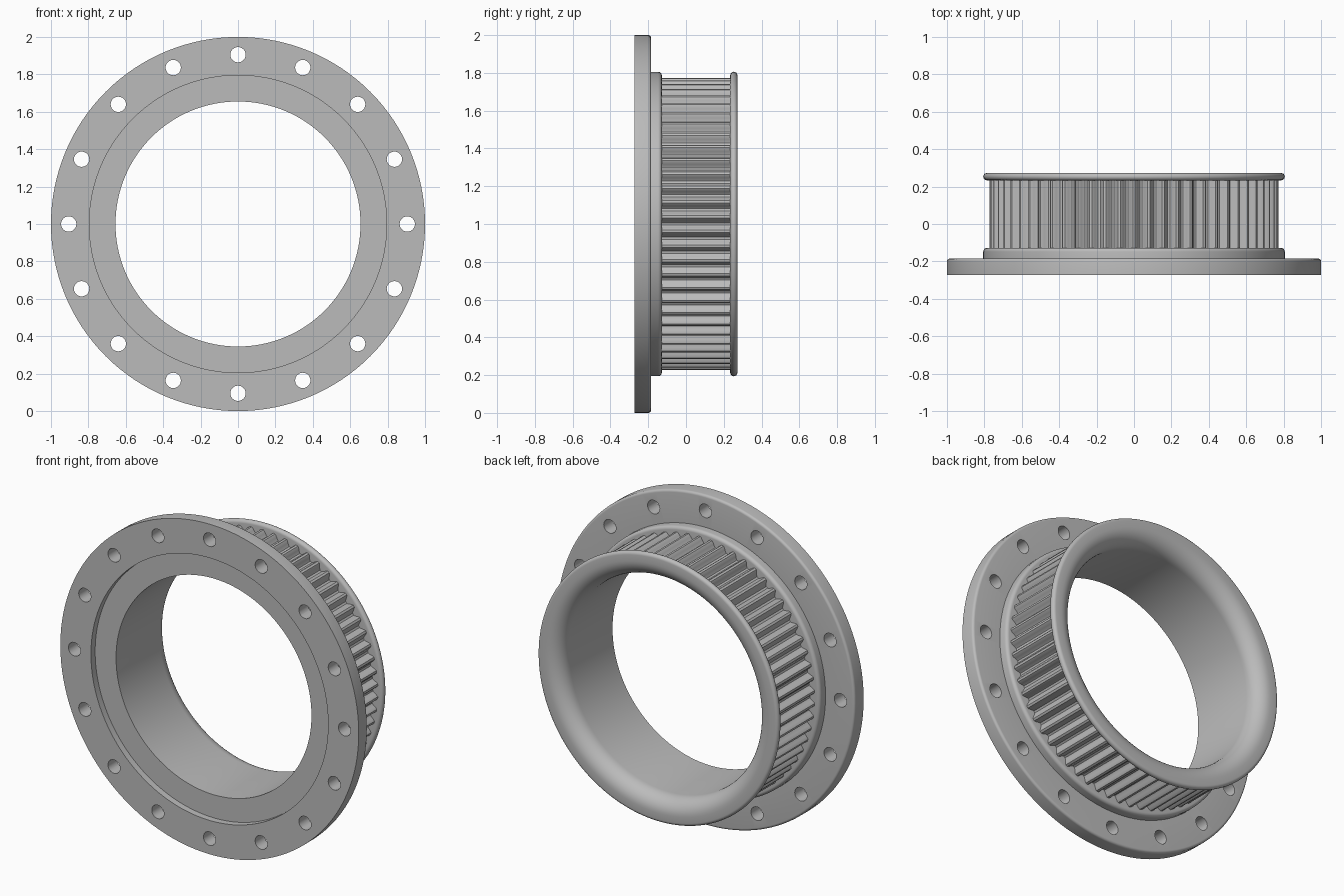
import bpy
import bmesh
from math import sin, cos, pi, radians
from mathutils import Matrix, Vector

cube = bpy.data.objects.get("Cube")
if cube:
    bpy.data.objects.remove(cube, do_unlink=True)

CENTRE = Vector((0, 0, 1))
FRONT, BACK = -0.2725, 0.2725
TEETH = 62

metal = bpy.data.materials.new("grey_metal")
metal.use_nodes = True
grey = (0.5, 0.5, 0.5, 1)
metal.diffuse_color = grey
metal.node_tree.nodes["Principled BSDF"].inputs["Base Color"].default_value = grey


def arc(r, y, size, start, end, steps=8):
    """Rounded corner of a profile, angles in degrees from +r towards +y."""
    angles = [radians(start + (end - start) * i / steps) for i in range(steps + 1)]
    return [(r + size * cos(a), y + size * sin(a)) for a in angles]


def finish(name, bm):
    bmesh.ops.recalc_face_normals(bm, faces=bm.faces)
    mesh = bpy.data.meshes.new(name)
    bm.to_mesh(mesh)
    bm.free()
    mesh.materials.append(metal)
    obj = bpy.data.objects.new(name, mesh)
    bpy.context.collection.objects.link(obj)
    return obj


def activate(obj):
    bpy.ops.object.select_all(action='DESELECT')
    obj.select_set(True)
    bpy.context.view_layer.objects.active = obj


def ring(name, profile, segments=128, wave=None):
    """Sweep a closed (radius, y) profile round the y axis."""
    bm = bmesh.new()
    rows = []
    for i in range(segments):
        a = 2 * pi * i / segments
        row = []
        for r, y in profile:
            if wave:
                r = wave(r, a)
            row.append(bm.verts.new(CENTRE + Vector((r * sin(a), y, r * cos(a)))))
        rows.append(row)
    n = len(profile)
    for i in range(segments):
        p, q = rows[i], rows[(i + 1) % segments]
        for j in range(n):
            k = (j + 1) % n
            bm.faces.new((p[j], p[k], q[k], q[j]))
    return finish(name, bm)


# Bolting flange, with a rounded rear edge
flange = ring("mounting_flange",
              [(0.795, FRONT), (1, FRONT)]
              + arc(0.985, -0.2, 0.015, 0, 90, 5)
              + [(0.795, -0.185)])

# Bolt holes through the flange
bm = bmesh.new()
for i in range(16):
    a = 2 * pi * i / 16
    place = Matrix.Translation(CENTRE + Vector((0.905 * sin(a), -0.23, 0.905 * cos(a))))
    bmesh.ops.create_cone(bm, cap_ends=True, segments=24, radius1=0.041, radius2=0.041,
                          depth=0.2, matrix=place @ Matrix.Rotation(pi / 2, 4, 'X'))
cutter = finish("bolt_hole_cutter", bm)
cutter.hide_render = True
activate(flange)
mod = flange.modifiers.new("bolt_holes", 'BOOLEAN')
mod.operation = 'DIFFERENCE'
mod.solver = 'EXACT'
mod.object = cutter
bpy.ops.object.modifier_apply(modifier=mod.name)
bpy.data.objects.remove(cutter, do_unlink=True)

# Hub: recessed front face, collar, core, rounded rear lip and flared bore
hub = ring("hub_sleeve",
           [(0.655, -0.232), (0.796, -0.232), (0.796, -0.19), (0.806, -0.19)]
           + arc(0.786, -0.148, 0.02, 0, 90, 6)
           + [(0.725, -0.128), (0.725, 0.234)]
           + arc(0.787, 0.253, 0.0192, -90, 90, 10)
           + arc(0.75, BACK - 0.095, 0.095, 90, 180, 10))


# Toothed band with rounded ridges between collar and lip
def tooth(r, a):
    if r < 0.73:
        return r
    return r + 0.017 * max(-1, min(1, 1.25 * cos(TEETH * a)))


band = ring("toothed_band",
            [(0.71, -0.14), (0.757, -0.14), (0.757, 0.245), (0.71, 0.245)],
            segments=TEETH * 12, wave=tooth)

for obj in (flange, hub, band):
    activate(obj)
    bpy.ops.object.shade_smooth_by_angle(angle=radians(35))
